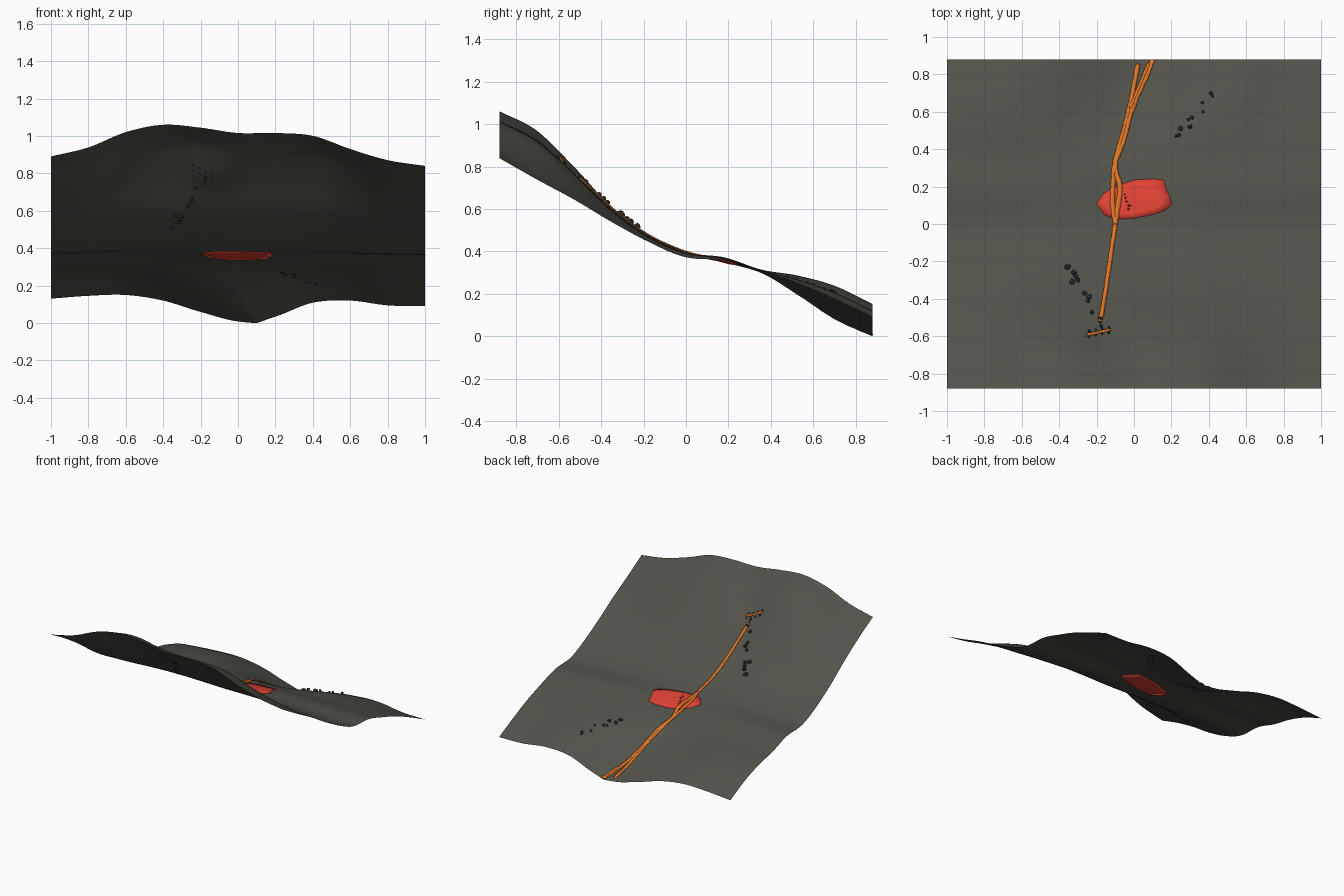
import bpy, bmesh, math, random
from mathutils import Vector

random.seed(4)
if "Cube" in bpy.data.objects:
    bpy.data.objects.remove(bpy.data.objects["Cube"])


def material(name, r, g, b):
    m = bpy.data.materials.new(name)
    m.use_nodes = True
    m.diffuse_color = (r, g, b, 1)
    node = m.node_tree.nodes["Principled BSDF"]
    node.inputs["Base Color"].default_value = (r, g, b, 1)
    node.inputs["Roughness"].default_value = 0.9
    return m


GROUND = material("dark olive ground", .085, .085, .07)
RED = material("red pad", .75, .055, .035)
ORANGE = material("orange trail", .75, .18, .02)
STONE = material("charcoal stone", .04, .042, .04)
HALF_Y = .88


def spline(values, u):
    """Smooth interpolation of evenly spaced values, u from zero to one."""
    last = len(values) - 1
    u = min(max(u, 0), 1) * last
    i = min(int(u), last - 1)
    f = u - i
    p1, p2 = values[i], values[i + 1]
    p0 = values[i - 1] if i else p1 * 2 - p2
    p3 = values[i + 2] if i + 2 <= last else p2 * 2 - p1
    return p1 + f / 2 * (p2 - p0 + f * (2 * p0 - 5 * p1 + 4 * p2 - p3
                                      + f * (3 * (p1 - p2) + p3 - p0)))


# Hillside: lowest and highest slope profiles, blended across the width
LOW = (.84, .74, .645, .54, .445, .37, .345, .30, .195, .08, 0)
HIGH = (1.06, .97, .80, .61, .475, .40, .375, .315, .285, .235, .15)
UPHILL = (.23, .45, .82, 1, .93, .8, .8, .73, .41, .14, 0)
DOWNHILL = (.87, .97, 1, .8, .4, .1, .27, .73, .8, .63, .6)


def height(x, y):
    v = (y + HALF_Y) / (2 * HALF_Y)
    low, high = spline(LOW, v), spline(HIGH, v)
    shift = .34 * (HALF_Y - max(y, .3)) * (1 - min(abs(x), 1))
    xs = x + shift
    back = spline(DOWNHILL, (xs + 1) / 2) - .15 * math.exp(-abs(xs - .1) / .08)
    front = spline(UPHILL, (x + 1) / 2)
    w = min(max((y + .1) / .4, 0), 1)
    w = w * w * (3 - 2 * w)
    hollow = .04 * math.exp(-((x + .15) / .13) ** 2 - ((y + .6) / .13) ** 2)
    return max(0, low + (high - low) * (front * (1 - w) + back * w) - hollow)


def make_object(name, bm, mat, smooth=True):
    bmesh.ops.recalc_face_normals(bm, faces=bm.faces)
    mesh = bpy.data.meshes.new(name)
    bm.to_mesh(mesh)
    bm.free()
    for p in mesh.polygons:
        p.use_smooth = smooth
    mesh.materials.append(mat)
    ob = bpy.data.objects.new(name, mesh)
    bpy.context.collection.objects.link(ob)
    return ob


def thicken(ob, thickness, offset):
    mod = ob.modifiers.new("Thickness", "SOLIDIFY")
    mod.thickness = thickness
    mod.offset = offset


bm = bmesh.new()
bmesh.ops.create_grid(bm, x_segments=100, y_segments=88, size=1)
for v in bm.verts:
    v.co.y *= HALF_Y
    v.co.z = height(v.co.x, v.co.y)
make_object("hillside", bm, GROUND)

# Red pad lying in the flat part, visible from both sides
OUTLINE = [(-.2, .11), (-.16, .165), (-.1, .2), (0, .235), (.1, .24), (.16, .235),
           (.175, .18), (.205, .11), (.17, .075), (.1, .05), (0, .03), (-.1, .025),
           (-.16, .05)]
bm = bmesh.new()
centre = Vector((0, .13))
rings = []
for s in (.1, .4, .7, 1):
    ring = []
    for i, p in enumerate(OUTLINE):
        following = Vector(OUTLINE[(i + 1) % len(OUTLINE)])
        for q in (Vector(p), (Vector(p) + following) / 2):
            c = centre.lerp(q, s)
            ring.append(bm.verts.new((c.x, c.y, height(c.x, c.y))))
    rings.append(ring)
bm.faces.new(rings[0])
for a, b in zip(rings, rings[1:]):
    for i in range(len(a)):
        j = (i + 1) % len(a)
        bm.faces.new((a[i], a[j], b[j], b[i]))
thicken(make_object("red_pad", bm, RED), .008, 0)


# Orange trail strands draped over the ground with ragged edges
def strand(name, points, width, lift=.006, steps=90):
    bm = bmesh.new()
    xs, ys = zip(*points)
    rows = []
    for k in range(steps + 1):
        u = k / steps
        c = Vector((spline(xs, u), spline(ys, u)))
        e = .01
        t = Vector((spline(xs, u + e) - spline(xs, u - e),
                    spline(ys, u + e) - spline(ys, u - e))).normalized()
        n = Vector((-t.y, t.x))
        row = []
        for side in (-1, 0, 1):
            q = c + n * side * width / 2 * random.uniform(.8, 1.2)
            z = height(q.x, q.y) + lift + (0 if side else .003)
            row.append(bm.verts.new((q.x, min(q.y, HALF_Y), z)))
        rows.append(row)
    for a, b in zip(rows, rows[1:]):
        for i in (0, 1):
            bm.faces.new((a[i], a[i + 1], b[i + 1], b[i]))
    ob = make_object(name, bm, ORANGE)
    thicken(ob, .004, 0)


strand("upper_trail", [(-.18, -.52), (-.15, -.34), (-.125, -.17), (-.1, 0)], .022)
strand("left_trail", [(-.1, 0), (-.115, .12), (-.11, .24), (-.1, .34), (-.06, .48),
                      (-.025, .62), (0, .74), (.022, .855)], .023)
strand("right_trail", [(-.1, 0), (-.085, .1), (-.075, .2), (-.1, .32), (-.055, .45),
                       (-.025, .57), (.015, .68), (.06, .78), (.1, .88)], .026, .007)
strand("middle_trail", [(-.02, .62), (.03, .74), (.08, .86)], .016, .008, 30)
strand("anchor_bar", [(-.25, -.592), (-.185, -.578), (-.125, -.565)], .012, .008, 12)


# Loose stones: low-poly lumps resting on the slope
def stones(name, spots, low, high):
    bm = bmesh.new()
    for x, y in spots:
        r = random.uniform(low, high)
        new = bmesh.ops.create_icosphere(bm, subdivisions=1, radius=r)["verts"]
        base = Vector((x, y, height(x, y) + r * .5))
        for v in new:
            v.co = base + v.co * random.uniform(.8, 1.15)
    make_object(name, bm, STONE, False)


stones("lower_stones", [(.41, .7), (.42, .685), (.365, .65), (.37, .6), (.31, .57),
                        (.29, .56), (.3, .52), (.25, .51), (.24, .475), (.225, .47)],
       .009, .016)
stones("upper_stones", [(-.355, -.23), (-.32, -.26), (-.31, -.28), (-.33, -.31),
                        (-.3, -.3), (-.265, -.37), (-.24, -.39), (-.245, -.41),
                        (-.225, -.47), (-.18, -.505)], .012, .019)
stones("anchor_stones", [(-.24 + .035 * i, -.587 + .007 * i + s * .015)
                         for i in range(4) for s in (-1, 1)], .006, .009)
stones("trail_head_stones", [(-.18, -.525), (-.175, -.545)], .007, .01)
stones("pad_stones", [(-.05, .16), (-.045, .14), (-.04, .12), (-.03, .1), (-.03, .08),
                      (-.02, .1)], .005, .008)
